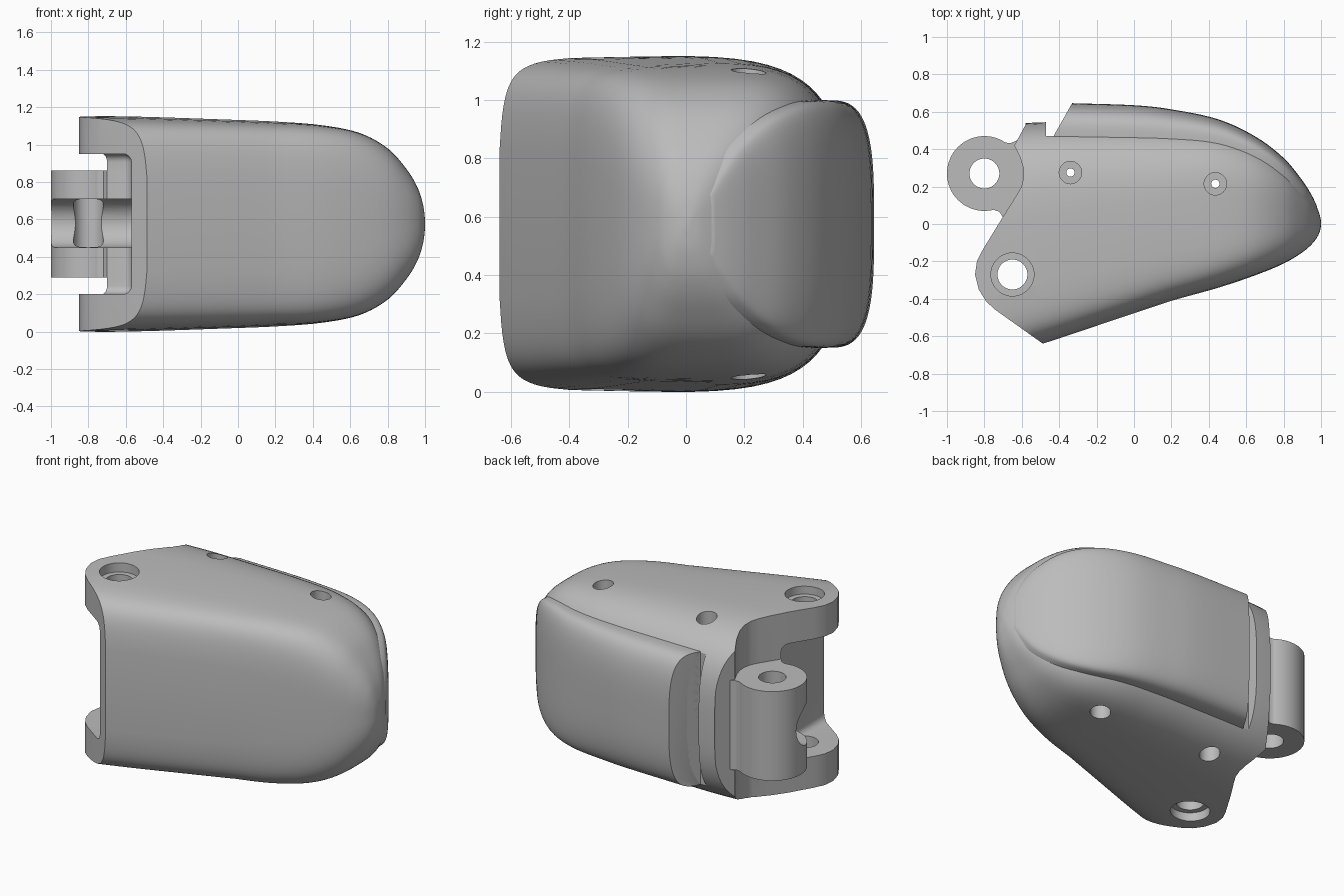
import bpy, bmesh, math
from mathutils import Vector

cube = bpy.data.objects.get("Cube")
if cube:
    bpy.data.objects.remove(cube)

MID = 0.575  # height of the symmetry plane

grey = bpy.data.materials.new("plain grey")
grey.use_nodes = True
grey.diffuse_color = (0.5, 0.5, 0.5, 1)
grey.node_tree.nodes["Principled BSDF"].inputs["Base Color"].default_value = (0.5, 0.5, 0.5, 1)


def finish(name, bm):
    bmesh.ops.recalc_face_normals(bm, faces=bm.faces)
    mesh = bpy.data.meshes.new(name)
    bm.to_mesh(mesh)
    bm.free()
    mesh.materials.append(grey)
    obj = bpy.data.objects.new(name, mesh)
    bpy.context.collection.objects.link(obj)
    return obj


def prism(name, points, low, high, place=lambda a, b, c: (a, b, c)):
    """Extrude an outline between two levels; place maps it to other axes."""
    bm = bmesh.new()
    lower = [bm.verts.new(place(a, b, low)) for a, b in points]
    upper = [bm.verts.new(place(a, b, high)) for a, b in points]
    bm.faces.new(lower)
    bm.faces.new(upper)
    for i in range(len(points)):
        bm.faces.new((lower[i - 1], lower[i], upper[i], upper[i - 1]))
    return finish(name, bm)


def circle(x, y, r, count=48):
    return [(x + r * math.cos(math.tau * i / count), y + r * math.sin(math.tau * i / count))
            for i in range(count)]


def smooth_rows(rows, steps=5):
    """Catmull-Rom interpolation through control rows."""
    rows = [Vector(r) for r in rows]
    out = []
    for i in range(len(rows) - 1):
        a, b, c, d = rows[max(i - 1, 0)], rows[i], rows[i + 1], rows[min(i + 2, len(rows) - 1)]
        for k in range(steps):
            t = k / steps
            out.append(0.5 * (2 * b + (c - a) * t + (2 * a - 5 * b + 4 * c - d) * t ** 2
                              + (3 * b - a - 3 * c + d) * t ** 3))
    return out + [rows[-1]]


def loft(name, rows, front_powers, back_powers, bow=0.0, drop=0.0, count=72):
    """Skin rounded sections given as x, low y, high y, half height.
    Powers run from hinge end to nose; bow and drop arch the front half."""
    bm = bmesh.new()
    rings = []
    for x, low, high, half in smooth_rows(rows):
        blend = min(max((x - 0.2) / 0.75, 0), 1)
        ring = []
        for i in range(count):
            a = math.tau * (i + 0.5) / count
            c, s = math.cos(a), math.sin(a)
            start, end = back_powers if c > 0 else front_powers
            e = 2 / (start + (end - start) * blend)
            v, w = math.copysign(abs(c) ** e, c), math.copysign(abs(s) ** e, s)
            front = max(-v, 0) * (1 - blend)
            y = (low + high) / 2 + (high - low) / 2 * v + bow * front * w * w
            ring.append(bm.verts.new((x, y, MID + half * w * (1 - drop * front * front))))
        rings.append(ring)
    for r, q in zip(rings, rings[1:]):
        for i in range(count):
            j = (i + 1) % count
            bm.faces.new((r[i], r[j], q[j], q[i]))
    bm.faces.new(rings[0])
    bm.faces.new(rings[-1])
    return finish(name, bm)


def combine(obj, tool, operation="DIFFERENCE", keep=False):
    mod = obj.modifiers.new("cut", "BOOLEAN")
    mod.operation, mod.object, mod.solver = operation, tool, "EXACT"
    bpy.context.view_layer.objects.active = obj
    bpy.ops.object.modifier_apply(modifier=mod.name)
    if not keep:
        bpy.data.objects.remove(tool)


# Main shell: domed loft narrowing to the nose
body = loft("body", [
    (-0.95, -0.795, 0.50, 0.578), (-0.7, -0.715, 0.53, 0.577), (-0.45, -0.637, 0.545, 0.572),
    (-0.1, -0.52, 0.54, 0.56), (0.2, -0.42, 0.53, 0.548), (0.45, -0.345, 0.505, 0.528),
    (0.65, -0.275, 0.435, 0.487), (0.8, -0.212, 0.335, 0.405), (0.9, -0.152, 0.22, 0.295),
    (0.96, -0.098, 0.125, 0.195), (0.99, -0.05, 0.058, 0.1), (1, -0.01, 0.015, 0.02)],
    (8.5, 2.8), (3.3, 3.5), bow=0.04, drop=0.06)

# Trim the hinge end to its plan outline
outline = [(-0.3, -0.77), (-0.48, -0.645), (-0.74, -0.46), (-0.79, -0.415), (-0.83, -0.35),
           (-0.85, -0.27), (-0.84, -0.2), (-0.81, -0.14), (-0.7, 0.04), (-0.63, 0.15),
           (-0.602, 0.2), (-0.59, 0.25), (-0.592, 0.3), (-0.61, 0.36), (-0.64, 0.42),
           (-0.58, 0.53), (-0.57, 0.8), (1.2, 0.8), (1.2, -0.77)]
combine(body, prism("trim", outline, -0.2, 1.4), "INTERSECT")

# Slot between the two hinge ears, with rounded inner corners
bm = bmesh.new()
bmesh.ops.create_cube(bm, size=1)
bmesh.ops.scale(bm, vec=(0.63, 1.03, 0.75), verts=bm.verts)
bmesh.ops.translate(bm, vec=(-0.885, -0.475, MID), verts=bm.verts)
edges = [e for e in bm.edges if all(v.co.x > -0.6 for v in e.verts) or all(v.co.y > 0 for v in e.verts)]
bmesh.ops.bevel(bm, geom=edges, offset=0.045, segments=6, profile=0.5, affect="EDGES")
combine(body, finish("slot", bm))

# Hinge knuckle with its web
knuckle = prism("hinge_knuckle", circle(-0.8, 0.27, 0.2, 64), 0.29, 0.86)
web = [(-0.76, 0.08), (-0.72, 0.065), (-0.7, 0.035), (-0.54, 0.035), (-0.54, 0.45), (-0.62, 0.45),
       (-0.66, 0.432), (-0.7, 0.437), (-0.76, 0.46)]
combine(knuckle, prism("web", web, 0.29, 0.86), "UNION")
combine(body, knuckle, "UNION")
combine(body, prism("pin_hole", circle(-0.8, 0.27, 0.08), 0.1, 1))

# Round-bottomed groove across the front of the knuckle
arc = [(0.18 + 0.13 * math.sin(math.pi * i / 24), 0.58 - 0.13 * math.cos(math.pi * i / 24))
       for i in range(25)]
combine(body, prism("groove", [(-0.1, 0.45)] + arc + [(-0.1, 0.71)], -1.2, -0.57,
                    lambda y, z, x: (x, y, z)))

# Ear holes and screw holes, counterbored from both sides
for x, y, wide, narrow, depth in ((-0.65, -0.27, 0.115, 0.08, 0.06),
                                  (-0.34, 0.275, 0.06, 0.022, 0.15),
                                  (0.435, 0.215, 0.06, 0.022, 0.18)):
    combine(body, prism("bore", circle(x, y, narrow), -0.2, 1.4))
    combine(body, prism("bore", circle(x, y, wide), -0.2, depth))
    combine(body, prism("bore", circle(x, y, wide), 2 * MID - depth, 1.4))

# Cover pad wrapping the back and nose: x, back y, depth, half height
pad_rows = [(-0.5, 0.65, 0.34, 0.425), (-0.3, 0.645, 0.34, 0.425), (0, 0.635, 0.33, 0.425),
            (0.2, 0.613, 0.3, 0.425), (0.45, 0.56, 0.25, 0.425), (0.65, 0.467, 0.2, 0.413),
            (0.8, 0.353, 0.16, 0.365), (0.9, 0.233, 0.12, 0.275), (0.95, 0.154, 0.07, 0.185),
            (0.978, 0.095, 0.03, 0.1)]
pad = loft("cover_pad", [(x, y - d, y, h) for x, y, d, h in pad_rows], (3.3, 4), (3.3, 4))

# Gap between the lip and the slanted pad end
gap = prism("gap", [(-0.47, 0.47), (-0.43, 0.47), (-0.32, 0.665), (-0.32, 0.8), (-0.47, 0.8)], -0.2, 1.4)
combine(body, gap, keep=True)
combine(pad, gap)
pad_end = prism("pad_end", [(-0.6, 0.2), (-0.43, 0.2), (-0.43, 0.8), (-0.6, 0.8)], -0.2, 1.4)
combine(pad, pad_end)

# Smooth shading with crisp cut edges
bpy.ops.object.select_all(action="DESELECT")
for obj in (body, pad):
    obj.select_set(True)
bpy.context.view_layer.objects.active = body
bpy.ops.object.shade_smooth_by_angle(angle=math.radians(30))
